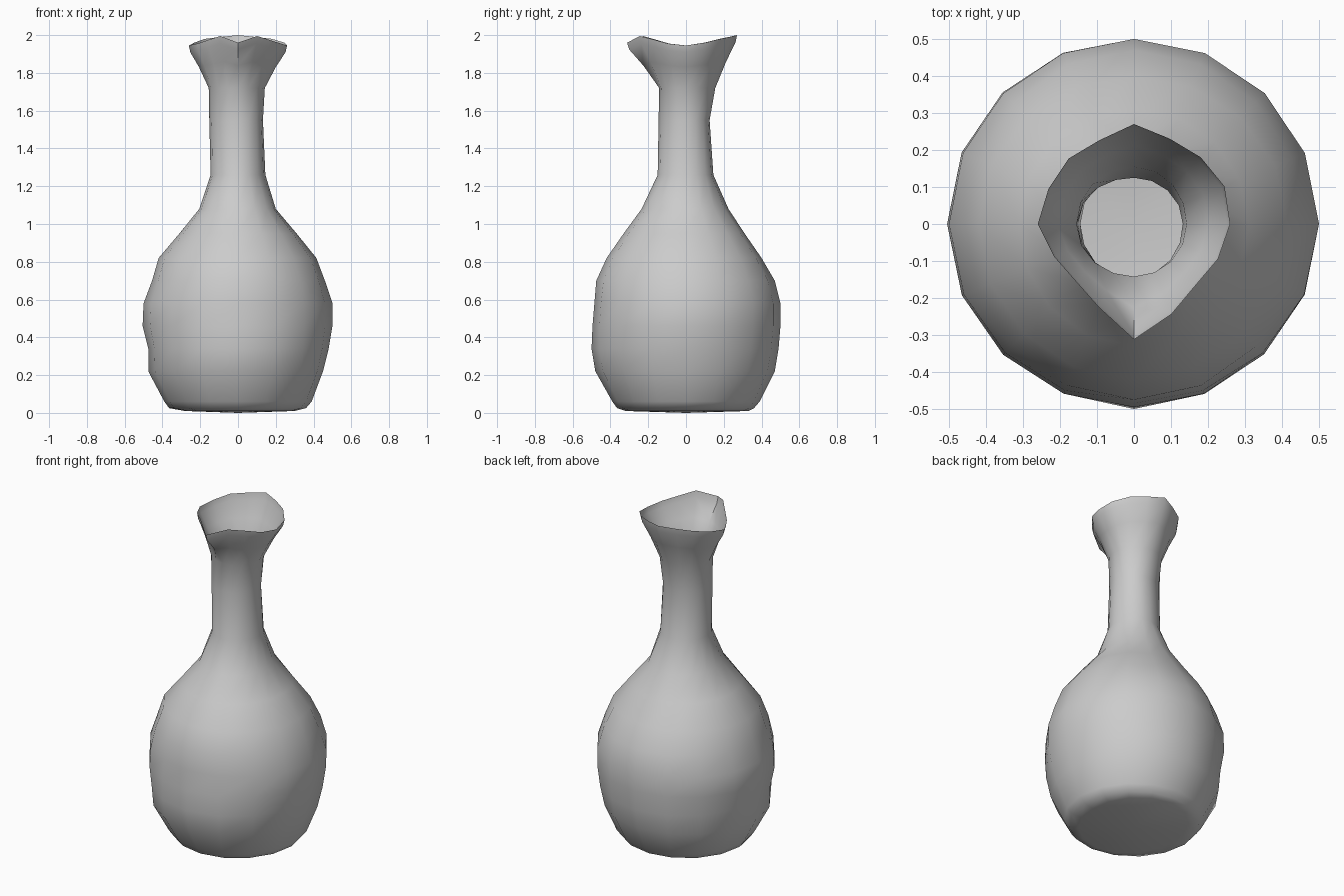
import bpy, bmesh
from math import sin, cos, pi, radians

cube = bpy.data.objects.get("Cube")
if cube:
    bpy.data.objects.remove(cube)

SEGMENTS = 16

clay = bpy.data.materials.new("warm grey clay")
clay.use_nodes = True
clay.diffuse_color = (0.6, 0.6, 0.6, 1)
clay.node_tree.nodes["Principled BSDF"].inputs["Base Color"].default_value = (0.6, 0.6, 0.6, 1)

# Wall profile: height, then radius towards +x, +y, -x, -y
PROFILE = [
    (0.01, 0.30, 0.33, 0.28, 0.32),
    (0.025, 0.36, 0.36, 0.365, 0.365),
    (0.06, 0.39, 0.39, 0.39, 0.39),
    (0.22, 0.45, 0.47, 0.475, 0.48),
    (0.34, 0.48, 0.49, 0.475, 0.50),
    (0.46, 0.50, 0.50, 0.505, 0.495),
    (0.58, 0.50, 0.50, 0.50, 0.485),
    (0.70, 0.46, 0.47, 0.455, 0.475),
    (0.82, 0.415, 0.40, 0.42, 0.42),
    (0.95, 0.31, 0.31, 0.31, 0.33),
    (1.08, 0.20, 0.225, 0.205, 0.235),
    (1.26, 0.145, 0.145, 0.145, 0.15),
    (1.55, 0.132, 0.125, 0.152, 0.145),
    (1.72, 0.142, 0.155, 0.155, 0.142),
]
# Pinched wavy rim, counter-clockwise from +x
RIM_RADIUS = [0.26, 0.265, 0.255, 0.25, 0.27, 0.245, 0.25, 0.25,
              0.26, 0.233, 0.221, 0.245, 0.312, 0.264, 0.235, 0.246]
RIM_HEIGHT = [1.945, 1.96, 1.98, 1.99, 2.0, 1.99, 1.98, 1.96,
              1.945, 1.955, 1.975, 1.995, 1.96, 1.995, 1.975, 1.955]


def wall_radius(row, a):
    """Blend the four directional radii around the ring."""
    rx = row[1] if cos(a) > 0 else row[3]
    ry = row[2] if sin(a) > 0 else row[4]
    return rx * cos(a) ** 2 + ry * sin(a) ** 2


def add_ring(bm, radii, heights):
    return [bm.verts.new((r * cos(2 * pi * i / SEGMENTS), r * sin(2 * pi * i / SEGMENTS), z))
            for i, (r, z) in enumerate(zip(radii, heights))]


angles = [2 * pi * i / SEGMENTS for i in range(SEGMENTS)]
bm = bmesh.new()

# Body and neck
rings = [add_ring(bm, [wall_radius(row, a) for a in angles], [row[0]] * SEGMENTS)
         for row in PROFILE]

# Flared mouth, ending in the wavy rim
neck_radius = [wall_radius(PROFILE[-1], a) for a in angles]
neck_height = PROFILE[-1][0]
for t, drop in ((0.5, 0.0), (0.93, 0.02), (1.0, 0.0)):
    rings.append(add_ring(
        bm,
        [n + (r - n) * t for n, r in zip(neck_radius, RIM_RADIUS)],
        [neck_height + (z - neck_height) * t - drop for z in RIM_HEIGHT]))

for low, high in zip(rings, rings[1:]):
    for i in range(SEGMENTS):
        j = (i + 1) % SEGMENTS
        bm.faces.new((low[i], low[j], high[j], high[i]))

# Base, closed with a fan
centre = bm.verts.new((0, 0, 0))
for i in range(SEGMENTS):
    bm.faces.new((centre, rings[0][(i + 1) % SEGMENTS], rings[0][i]))

mesh = bpy.data.meshes.new("vase")
bm.to_mesh(mesh)
bm.free()
mesh.materials.append(clay)
vase = bpy.data.objects.new("vase", mesh)
bpy.context.collection.objects.link(vase)

bpy.ops.object.select_all(action="DESELECT")
vase.select_set(True)
bpy.context.view_layer.objects.active = vase
bpy.ops.object.shade_smooth_by_angle(angle=radians(60))
